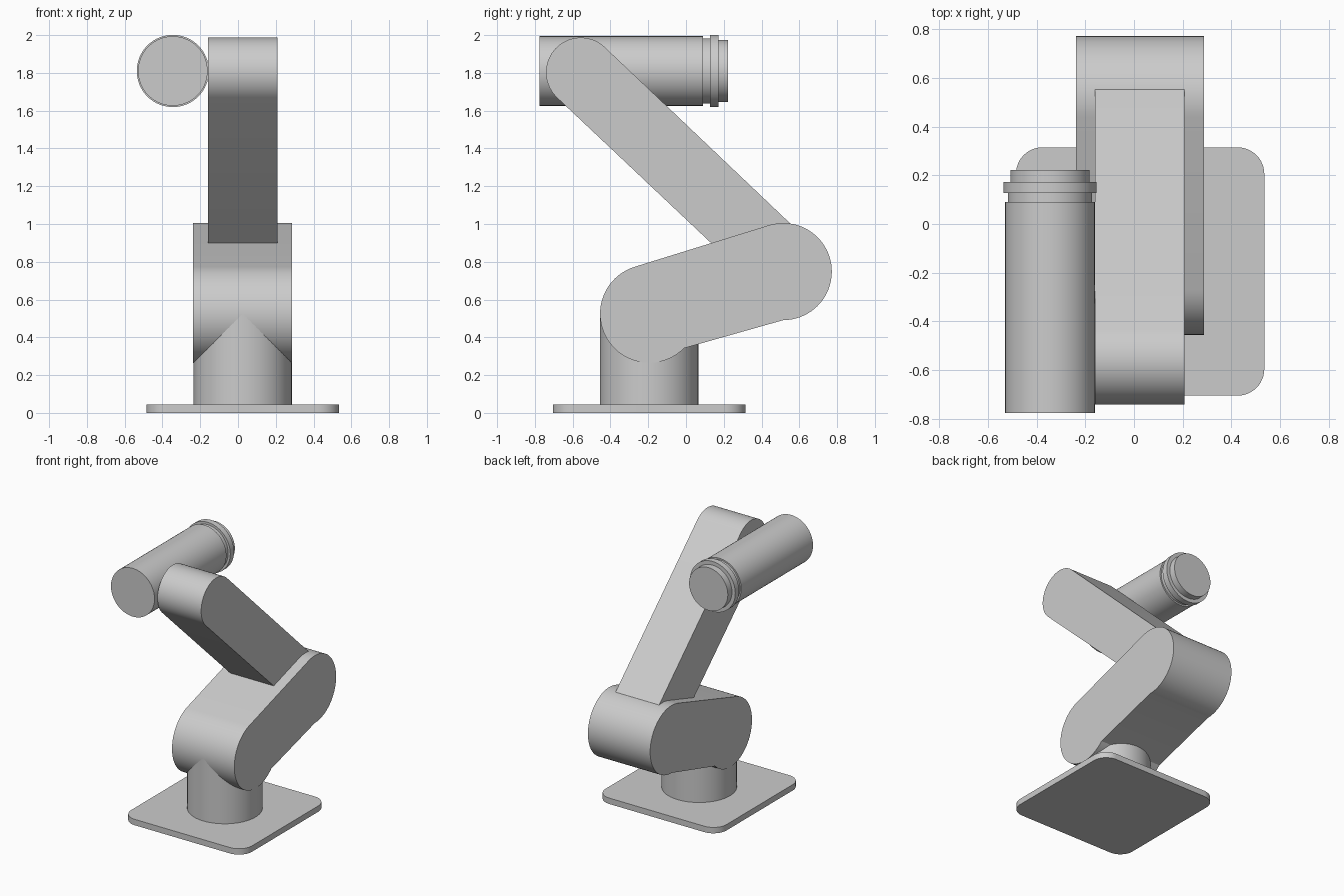
import bpy, bmesh
from math import sin, cos, pi, radians

if "Cube" in bpy.data.objects:
    bpy.data.objects.remove(bpy.data.objects["Cube"])


def arc(cx, cy, r, a0, a1, n):
    """Points on a circle from angle a0 to a1, in degrees."""
    return [(cx + r * cos(radians(a0 + (a1 - a0) * i / n)),
             cy + r * sin(radians(a0 + (a1 - a0) * i / n))) for i in range(n + 1)]


def finish(name, bm):
    bmesh.ops.recalc_face_normals(bm, faces=bm.faces[:])
    mesh = bpy.data.meshes.new(name)
    bm.to_mesh(mesh)
    bm.free()
    ob = bpy.data.objects.new(name, mesh)
    bpy.context.collection.objects.link(ob)
    bpy.ops.object.select_all(action='DESELECT')
    ob.select_set(True)
    bpy.context.view_layer.objects.active = ob
    bpy.ops.object.shade_smooth_by_angle(angle=radians(25))
    return ob


def prism(name, points, offset):
    """Extrude a closed outline of 3D points along an offset."""
    bm = bmesh.new()
    face = bm.faces.new([bm.verts.new(p) for p in points])
    new = bmesh.ops.extrude_face_region(bm, geom=[face], use_keep_orig=True)['geom']
    bmesh.ops.translate(bm, vec=offset,
                        verts=[v for v in new if isinstance(v, bmesh.types.BMVert)])
    return finish(name, bm)


def link(name, outline, x0, x1):
    """Arm link: outline in the y-z plane, extruded along x."""
    return prism(name, [(x0, y, z) for y, z in outline], (x1 - x0, 0, 0))


def turned_y(name, cx, cz, profile, n=64):
    """Stepped round body along y from (y, radius) pairs."""
    bm = bmesh.new()
    rings = [[bm.verts.new((cx + r * cos(2 * pi * i / n), y, cz + r * sin(2 * pi * i / n)))
              for i in range(n)] for y, r in profile]
    for a, b in zip(rings, rings[1:]):
        for i in range(n):
            j = (i + 1) % n
            bm.faces.new((a[i], a[j], b[j], b[i]))
    bm.faces.new(rings[0])
    bm.faces.new(rings[-1])
    return finish(name, bm)


BX, BY = 0.025, -0.195

# Base plate with rounded corners
half, rad = 0.51, 0.11
plate = []
for k, (sx, sy) in enumerate([(1, 1), (-1, 1), (-1, -1), (1, -1)]):
    plate += arc(BX + sx * (half - rad), BY + sy * (half - rad), rad, 90 * k, 90 * k + 90, 12)
prism("base_plate", [(x, y, 0) for x, y in plate], (0, 0, 0.045))

# Round pedestal
prism("pedestal", [(x, y, 0.045) for x, y in arc(BX, BY, 0.26, 0, 360, 72)[:-1]], (0, 0, 0.48))

# Lower arm: two round ends, underside line slightly raised
lower = arc(0.515, 0.748, 0.257, -90, 107.5, 40) + arc(BY, 0.525, 0.26, 107.5, 315.5, 40)
link("lower_arm", lower, -0.238, 0.287)

# Upper arm, leaning back to the shoulder of the tool
upper = arc(-0.557, 1.803, 0.184, 46.6, 226.6, 36) + arc(0.555, 0.75, 0.181, 226.6, 406.6, 36)
link("upper_arm", upper, -0.16, 0.208)

# Tool barrel with neck, flange and end cap
turned_y("tool_barrel", -0.345, 1.81, [
    (-0.775, 0.184), (0.09, 0.184), (0.09, 0.173), (0.127, 0.173),
    (0.127, 0.191), (0.172, 0.191), (0.172, 0.163), (0.222, 0.163)])
